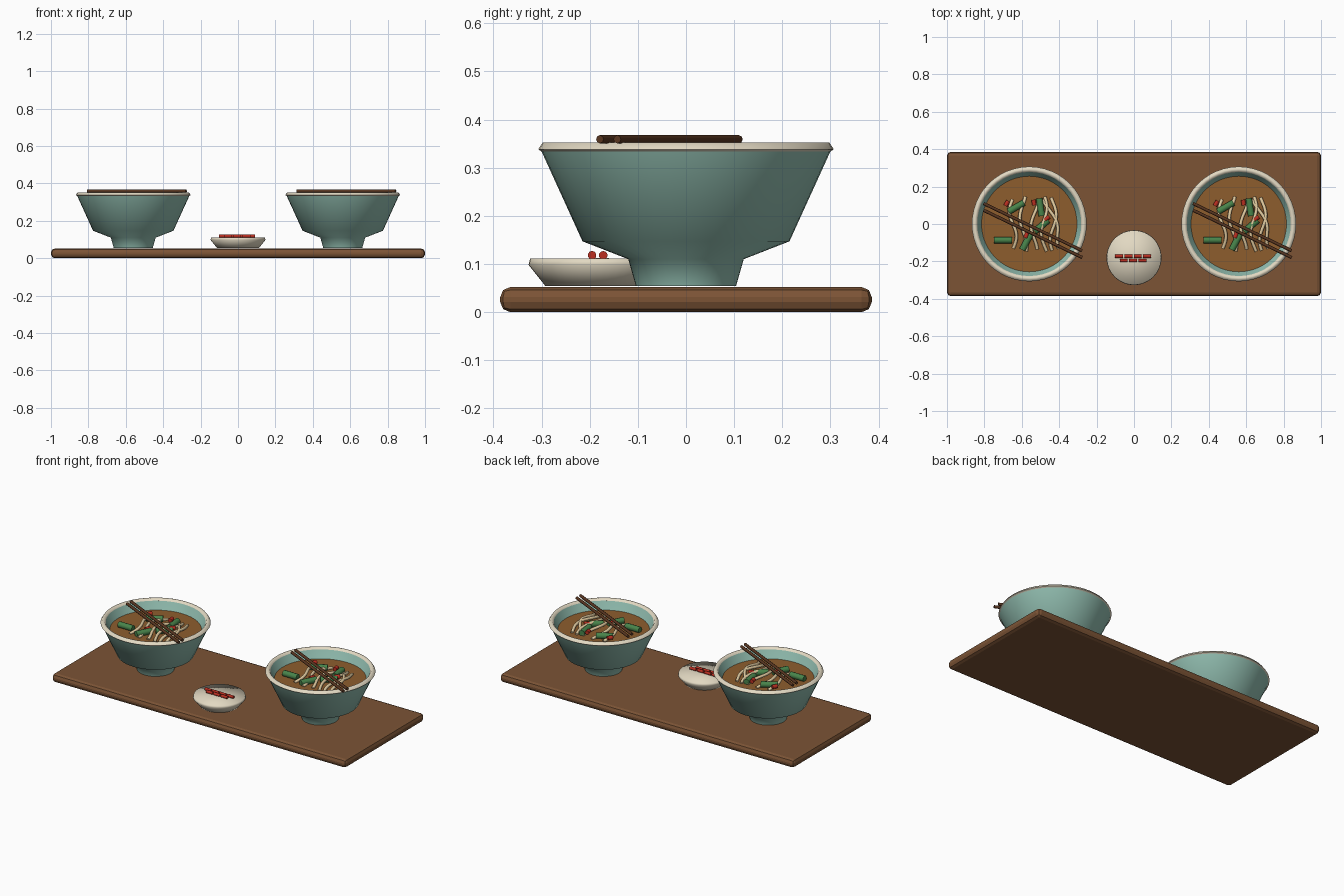
import bpy, bmesh, math
from mathutils import Vector, Matrix

old = bpy.data.objects.get("Cube")
if old:
    bpy.data.objects.remove(old, do_unlink=True)


def material(name, rgb):
    m = bpy.data.materials.new(name)
    m.use_nodes = True
    m.diffuse_color = (*rgb, 1)
    bsdf = next(n for n in m.node_tree.nodes if n.type == 'BSDF_PRINCIPLED')
    bsdf.inputs["Base Color"].default_value = (*rgb, 1)
    return m


WOOD = material("board wood", (0.20, 0.088, 0.036))
GLAZE = material("celadon glaze", (0.29, 0.52, 0.44))
CREAM = material("cream ceramic", (0.76, 0.69, 0.54))
BROTH = material("broth", (0.27, 0.11, 0.027))
NOODLE = material("noodle", (0.76, 0.60, 0.35))
GREEN = material("scallion green", (0.065, 0.23, 0.07))
RED = material("chili red", (0.50, 0.028, 0.015))
DARK = material("dark wood", (0.10, 0.037, 0.015))


def finish(name, bm, mat, smooth=None):
    bmesh.ops.recalc_face_normals(bm, faces=bm.faces)
    me = bpy.data.meshes.new(name)
    bm.to_mesh(me)
    bm.free()
    me.materials.append(mat)
    ob = bpy.data.objects.new(name, me)
    bpy.context.collection.objects.link(ob)
    if smooth:
        bpy.ops.object.select_all(action='DESELECT')
        ob.select_set(True)
        bpy.context.view_layer.objects.active = ob
        bpy.ops.object.shade_smooth_by_angle(angle=math.radians(smooth))
    return ob


def lathe(name, profile, mat, centre, smooth, closed=False, steps=48):
    """Spin a (radius, height) profile round a vertical axis."""
    bm = bmesh.new()
    verts = [bm.verts.new((r, 0, z)) for r, z in profile]
    edges = [bm.edges.new(p) for p in zip(verts, verts[1:])]
    if closed:
        edges.append(bm.edges.new((verts[-1], verts[0])))
    bmesh.ops.spin(bm, geom=verts + edges, axis=(0, 0, 1), cent=(0, 0, 0),
                   angle=math.tau, steps=steps, use_duplicate=False)
    bmesh.ops.remove_doubles(bm, verts=bm.verts, dist=1e-4)
    ob = finish(name, bm, mat, smooth)
    ob.location = (*centre, 0)
    return ob


def rod(name, start, end, radius, mat, sides=10):
    """Capped cylinder between two points."""
    a, b = Vector(start), Vector(end)
    bm = bmesh.new()
    turn = (b - a).to_track_quat('Z', 'Y').to_matrix().to_4x4()
    bmesh.ops.create_cone(bm, cap_ends=True, segments=sides, radius1=radius,
                          radius2=radius, depth=(b - a).length,
                          matrix=Matrix.Translation((a + b) / 2) @ turn)
    return finish(name, bm, mat, 50)


def piece(name, x, y, z, degrees, length, radius, mat):
    """Short rod lying flat at a heading."""
    half = Vector((math.cos(math.radians(degrees)),
                   math.sin(math.radians(degrees)), 0)) * length / 2
    mid = Vector((x, y, z))
    return rod(name, mid - half, mid + half, radius, mat)


def tube(name, points, radius, mat):
    cu = bpy.data.curves.new(name, 'CURVE')
    cu.dimensions = '3D'
    cu.bevel_depth = radius
    cu.bevel_resolution = 2
    cu.use_fill_caps = True
    sp = cu.splines.new('POLY')
    sp.points.add(len(points) - 1)
    for p, co in zip(sp.points, points):
        p.co = (*co, 1)
    cu.materials.append(mat)
    ob = bpy.data.objects.new(name, cu)
    bpy.context.collection.objects.link(ob)
    bpy.ops.object.select_all(action='DESELECT')
    ob.select_set(True)
    bpy.context.view_layer.objects.active = ob
    bpy.ops.object.convert(target='MESH')
    bpy.ops.object.shade_smooth_by_angle(angle=math.radians(50))


# Serving board with rounded edges
bm = bmesh.new()
bmesh.ops.create_cube(bm, size=1, matrix=Matrix.Translation((0, 0, 0.026))
                      @ Matrix.Diagonal((2, 0.772, 0.052, 1)))
bmesh.ops.bevel(bm, geom=bm.edges[:], offset=0.021, segments=2,
                profile=0.5, affect='EDGES')
finish("serving_board", bm, WOOD)

# Bowl profiles: outside from foot to lip, then down the inside
BODY = [(0, 0.054), (0.104, 0.054), (0.12, 0.11), (0.215, 0.147),
        (0.301, 0.336), (0.28, 0.344), (0.254, 0.292), (0.2, 0.2), (0, 0.16)]
RIM = [(0.298, 0.332), (0.307, 0.338), (0.298, 0.352), (0.285, 0.352),
       (0.278, 0.342)]

# Toppings: x, y, heading
SCALLIONS = [(-0.07, 0.09, 30), (0.06, 0.09, 98), (-0.14, -0.086, 0),
             (-0.015, -0.096, 62), (0.065, -0.01, 40)]
CHILIES = [(-0.12, 0.11, 60), (0.025, 0.115, 100), (0.095, 0.03, 40),
           (-0.015, -0.06, 70)]
# Noodles: x at the front end, x at the back end, half length
NOODLES = [(-0.085, -0.09, 0.13), (-0.03, -0.035, 0.145), (0.025, 0.03, 0.135),
           (0.085, 0.075, 0.145), (0.13, 0.125, 0.14), (0.175, 0.09, 0.13)]

for side, cx in (("right", -0.56), ("left", 0.56)):
    lathe(side + "_bowl", BODY, GLAZE, (cx, 0), 60)
    lathe(side + "_bowl_rim", RIM, CREAM, (cx, 0), 60, closed=True)
    lathe(side + "_broth", [(0, 0.295), (0.256, 0.295), (0.25, 0.285),
                            (0, 0.285)], BROTH, (cx, 0), 30)

    # Arched, wavy noodles
    for i, (front, back, half) in enumerate(NOODLES):
        path = []
        for k in range(17):
            t = k / 16
            wave = 0.018 * math.sin(t * math.tau + i * 0.9)
            path.append((cx + front + (back - front) * t + wave,
                         half * (2 * t - 1),
                         0.296 + 0.022 * math.sin(math.pi * t)))
        tube(f"{side}_noodle_{i + 1}", path, 0.009, NOODLE)

    for i, (x, y, a) in enumerate(SCALLIONS):
        piece(f"{side}_scallion_{i + 1}", cx + x, y, 0.309, a, 0.095, 0.018, GREEN)
    for i, (x, y, a) in enumerate(CHILIES):
        piece(f"{side}_chili_{i + 1}", cx + x, y, 0.318, a, 0.03, 0.012, RED)

    # Pair of chopsticks resting on the rim
    for i, shift in enumerate((0, -0.036)):
        rod(f"{side}_chopstick_{i + 1}", (cx - 0.245, 0.11 + shift, 0.359),
            (cx + 0.283, -0.143 + shift, 0.359), 0.0085, DARK, 8)

# Small dish with chili pieces in two rows
DISH = [(0, 0.054), (0.112, 0.054), (0.147, 0.098), (0.144, 0.111), (0, 0.112)]
lathe("small_dish", DISH, CREAM, (0, -0.18), 120)
for row, (y, count) in enumerate(((-0.172, 4), (-0.195, 3))):
    for i in range(count):
        x = (i - (count - 1) / 2) * 0.05 - 0.005
        piece(f"dish_chili_{row + 1}_{i + 1}", x, y, 0.118, 0, 0.042, 0.009, RED)
